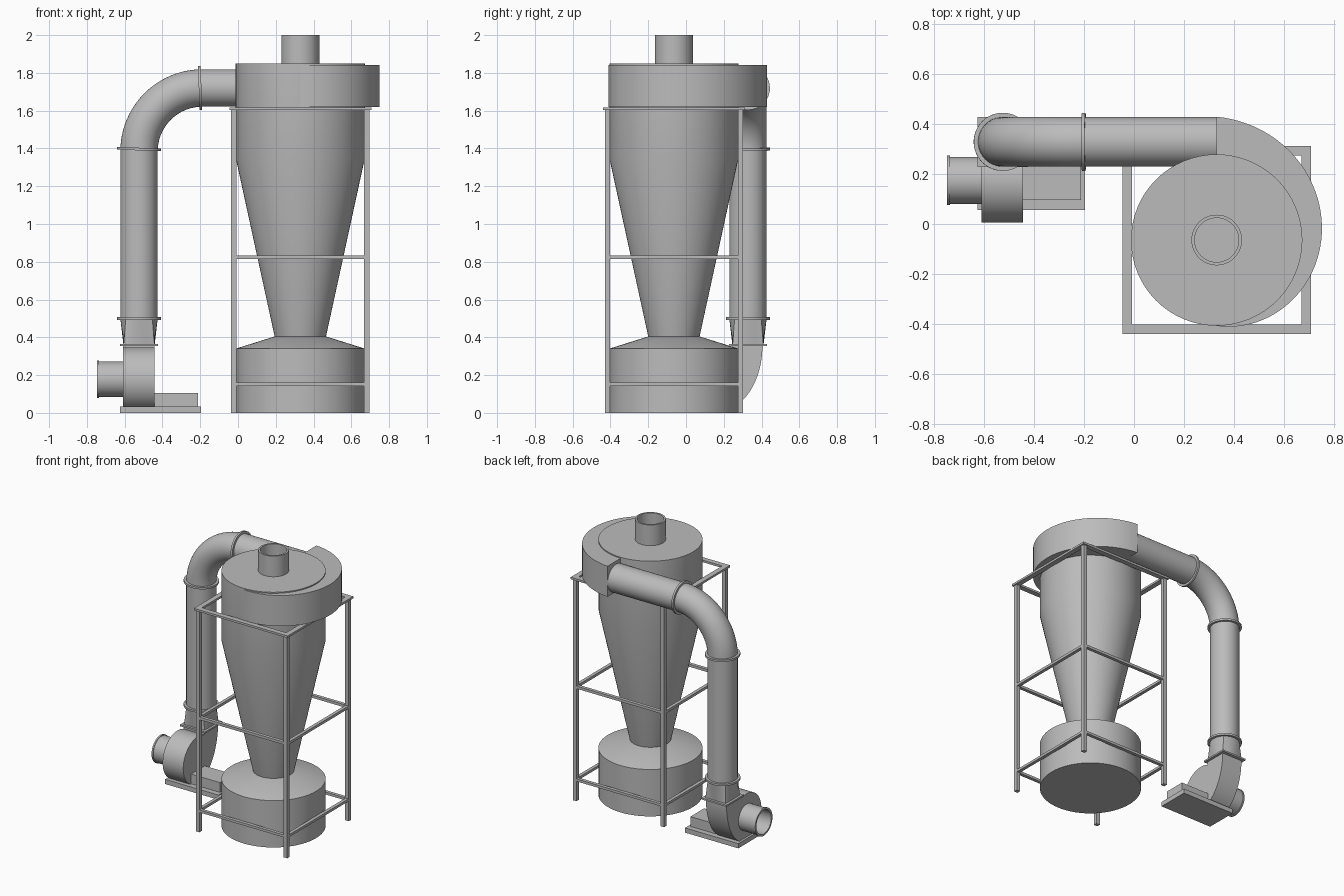
import bpy, bmesh, math
from mathutils import Vector

if "Cube" in bpy.data.objects:
    bpy.data.objects.remove(bpy.data.objects["Cube"])

STEEL = bpy.data.materials.new("grey_steel")
STEEL.diffuse_color = (0.5, 0.5, 0.5, 1)
STEEL.use_nodes = True
STEEL.node_tree.nodes["Principled BSDF"].inputs["Base Color"].default_value = STEEL.diffuse_color
N = 64


def finish(name, bm):
    bmesh.ops.recalc_face_normals(bm, faces=bm.faces)
    me = bpy.data.meshes.new(name)
    bm.to_mesh(me)
    bm.free()
    me.materials.append(STEEL)
    ob = bpy.data.objects.new(name, me)
    bpy.context.collection.objects.link(ob)
    bpy.ops.object.select_all(action='DESELECT')
    ob.select_set(True)
    bpy.context.view_layer.objects.active = ob
    bpy.ops.object.shade_smooth_by_angle(angle=math.radians(30))
    return ob


def ring(center, axis, r, square=False):
    """Points of a circle (or square) of half-size r, perpendicular to axis."""
    a = Vector(axis).normalized()
    v = Vector((0, 1, 0)) if abs(a.y) < 0.9 else Vector((1, 0, 0))
    u = v.cross(a).normalized()
    pts = []
    for i in range(N):
        c, s = math.cos(math.tau * i / N), math.sin(math.tau * i / N)
        k = r / max(abs(c), abs(s)) if square else r
        pts.append(Vector(center) + u * c * k + v * s * k)
    return pts


def loft(name, rings):
    """Skin successive rings and cap both ends."""
    bm = bmesh.new()
    vs = [[bm.verts.new(p) for p in r] for r in rings]
    n = len(vs[0])
    for a, b in zip(vs, vs[1:]):
        for i in range(n):
            bm.faces.new((a[i], a[(i + 1) % n], b[(i + 1) % n], b[i]))
    bm.faces.new(vs[0])
    bm.faces.new(vs[-1])
    return finish(name, bm)


def lathe(name, origin, axis, profile):
    """profile: (distance along axis, radius)"""
    o, a = Vector(origin), Vector(axis)
    return loft(name, [ring(o + a * t, a, r) for t, r in profile])


def box(name, x0, x1, y0, y1, z0, z1):
    return loft(name, [[(x0, y0, z), (x1, y0, z), (x1, y1, z), (x0, y1, z)] for z in (z0, z1)])


# Cyclone body, collection hopper and outlet
CX, CY, R = 0.33, -0.064, 0.342
Z = (0, 0, 1)
lathe("cyclone_body", (CX, CY, 0), Z, [(0.40, 0.135), (1.35, R), (1.85, R)])
lathe("dust_hopper", (CX, CY, 0), Z, [(0, R), (0.34, R), (0.405, 0.135)])
lathe("clean_air_outlet", (CX, CY, 0), Z, [(1.84, 0.101), (2.0, 0.101), (2.0, 0.088), (1.853, 0.088)])

# Spiral inlet casing wrapped around half of the body
spiral = []
for i in range(49):
    t = i / 48
    a, r = math.pi * (0.5 - t), 0.492 - 0.149 * t
    spiral.append((CX + r * math.cos(a), CY + r * math.sin(a)))
loft("spiral_inlet", [[(x, y, z) for x, y in spiral] for z in (1.62, 1.842)])

# Support frame: legs, two levels of rails, flat top ring
L, T = 0.352, 0.014
for i, (sx, sy) in enumerate([(-1, -1), (1, -1), (1, 1), (-1, 1)]):
    x, y = CX + sx * L, CY + sy * L
    box(f"frame_leg_{i}", x - T, x + T, y - T, y + T, 0, 1.61)
for lvl, z0, z1, mid, w in [("lower", 0.143, 0.161, L, 0.012), ("middle", 0.815, 0.834, L, 0.012),
                            ("top", 1.603, 1.618, 0.357, 0.019)]:
    for s in (-1, 1):
        e = mid + w
        x, y = CX + s * mid, CY + s * mid
        box(f"{lvl}_rail_y{s}", CX - e, CX + e, y - w, y + w, z0, z1)
        box(f"{lvl}_rail_x{s}", x - w, x + w, CY - mid + w, CY + mid - w, z0, z1)

# Duct: riser, elbow, horizontal run
PX, PY, PR, B = -0.524, 0.328, 0.099, 0.335
EX, EZ = PX + B, 1.385
lathe("riser_pipe", (PX, PY, 0), Z, [(0.5, PR), (EZ, PR)])
lathe("inlet_pipe", (EX, PY, EZ + B), (1, 0, 0), [(0, PR), (CX + 0.01 - EX, PR)])


def bend(deg):
    a = math.radians(deg)
    c = Vector((EX - B * math.cos(a), PY, EZ + B * math.sin(a)))
    return c, Vector((math.sin(a), 0, math.cos(a)))


loft("elbow", [ring(*bend(90 * i / 24), PR) for i in range(25)])
for name, deg in (("elbow_lower_flange", 0), ("elbow_upper_flange", 90)):
    c, d = bend(deg + (2 if deg == 0 else -2))
    lathe(name, c - d * 0.007, d, [(0, 0.116), (0.014, 0.116)])
lathe("riser_flange", (PX, PY, 0), Z, [(0.493, 0.116), (0.507, 0.116)])

# Square-to-round transition
loft("duct_transition", [ring((PX, PY, 0.355), Z, 0.082, True), ring((PX, PY, 0.5), Z, PR)])
box("fan_outlet_flange", PX - 0.1, PX + 0.1, PY - 0.1, PY + 0.1, 0.353, 0.365)

# Fan scroll housing, axis along x
FY, FZ, FR = 0.174, 0.178, 0.169
prof = []
for i in range(25):
    a = math.pi / 2 * i / 24
    prof.append((FY + 0.231 * math.sin(a), 0.36 - 0.35 * math.cos(a)))
prof.append((0.245, 0.36))
for i in range(40):
    a = math.radians(65 + 204 * i / 39)
    prof.append((FY + FR * math.cos(a), FZ + FR * math.sin(a)))
loft("fan_housing", [[(x, y, z) for y, z in prof] for x in (-0.608, -0.443)])

# Fan intake with lip, base plate and motor block
lathe("fan_intake", (-0.6, FY, FZ), (-1, 0, 0),
      [(0, 0.094), (0.135, 0.094), (0.135, 0.099), (0.146, 0.099), (0.146, 0.085), (0.012, 0.085)])
box("fan_base_plate", -0.624, -0.196, 0.056, 0.292, 0, 0.034)
box("motor_block", -0.45, -0.212, 0.096, 0.252, 0.03, 0.105)
